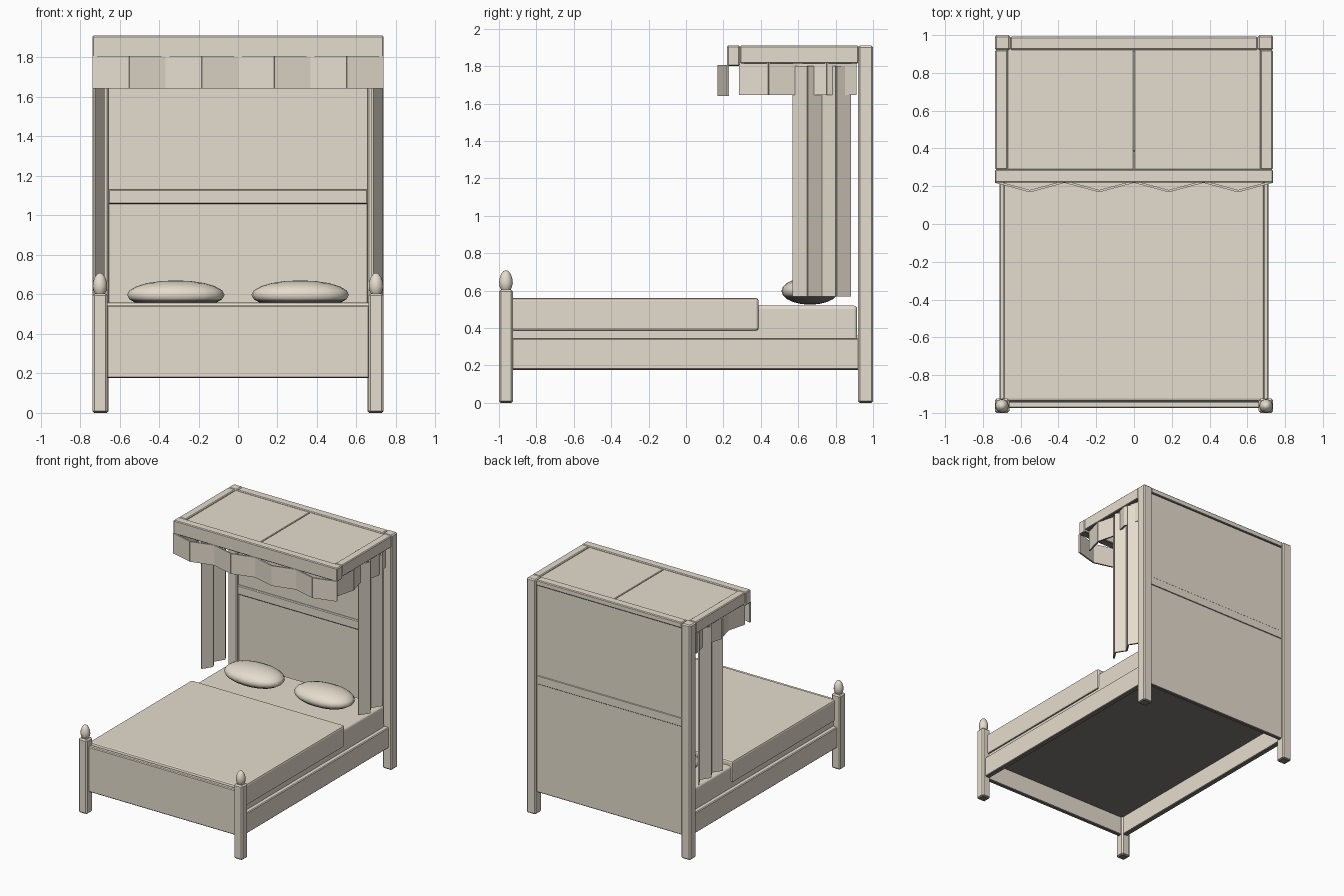
import bpy, bmesh, math
from mathutils import Vector

if "Cube" in bpy.data.objects:
    bpy.data.objects.remove(bpy.data.objects["Cube"])

light = bpy.data.materials.new("pale cream")
light.diffuse_color = (0.785, 0.72, 0.612, 1)
light.use_nodes = True
light.node_tree.nodes["Principled BSDF"].inputs["Base Color"].default_value = light.diffuse_color
dark = bpy.data.materials.new("dark underside")
dark.diffuse_color = (0.21, 0.195, 0.178, 1)
dark.use_nodes = True
dark.node_tree.nodes["Principled BSDF"].inputs["Base Color"].default_value = dark.diffuse_color


def finish(name, bm, down=-0.6):
    """Make the object; faces that point downwards get the dark colour."""
    bmesh.ops.recalc_face_normals(bm, faces=bm.faces)
    bm.normal_update()
    for f in bm.faces:
        f.smooth = False
        f.material_index = int(f.normal.z < down)
    me = bpy.data.meshes.new(name)
    bm.to_mesh(me)
    bm.free()
    me.materials.append(light)
    me.materials.append(dark)
    ob = bpy.data.objects.new(name, me)
    bpy.context.collection.objects.link(ob)
    return ob


def box(name, x, y, z, bevel=0.006, segments=1):
    """Box given by (min, max) ranges, with bevelled edges."""
    bm = bmesh.new()
    bmesh.ops.create_cube(bm, size=1)
    for v in bm.verts:
        v.co = [r[0] if c < 0 else r[1] for c, r in zip(v.co, (x, y, z))]
    if bevel:
        bmesh.ops.bevel(bm, geom=bm.edges[:], offset=bevel, segments=segments,
                        profile=0.5, affect='EDGES')
    return finish(name, bm)


def pair(name, x, y, z, **kw):
    box(name + "_right", x, y, z, **kw)
    box(name + "_left", (-x[1], -x[0]), y, z, **kw)


def pleats(name, points, z0, z1, thick=0.012):
    """Zigzag cloth made of flat strips hanging along a path of (x, y) points."""
    bm = bmesh.new()
    for a, b in zip(points, points[1:]):
        a, b = Vector((*a, z0)), Vector((*b, z0))
        n = (b - a).cross(Vector((0, 0, 1))).normalized() * thick / 2
        base = bm.faces.new([bm.verts.new(p) for p in (a - n, b - n, b + n, a + n)])
        top = bmesh.ops.extrude_face_region(bm, geom=[base], use_keep_orig=True)["geom"]
        bmesh.ops.translate(bm, vec=(0, 0, z1 - z0),
                            verts=[g for g in top if isinstance(g, bmesh.types.BMVert)])
    return finish(name, bm)


def smooth(ob, angle=40):
    bpy.ops.object.select_all(action='DESELECT')
    ob.select_set(True)
    bpy.context.view_layer.objects.active = ob
    bpy.ops.object.shade_smooth_by_angle(angle=math.radians(angle))


# posts
pair("front_post", (0.66, 0.737), (-1.0, -0.925), (0, 0.605), bevel=0.01)
pair("back_post", (0.655, 0.737), (0.92, 1.0), (0, 1.91), bevel=0.009)

# egg-shaped finials on the front posts
profile = [(0.022, 0.60), (0.032, 0.617), (0.037, 0.64), (0.034, 0.665),
           (0.026, 0.688), (0.014, 0.704), (0, 0.71)]
for s, side in ((1, "right"), (-1, "left")):
    bm = bmesh.new()
    vs = [bm.verts.new((r, 0, z)) for r, z in profile]
    es = [bm.edges.new(e) for e in zip(vs, vs[1:])]
    bmesh.ops.spin(bm, geom=vs + es, cent=(0, 0, 0), axis=(0, 0, 1),
                   angle=math.tau, steps=12)
    bmesh.ops.remove_doubles(bm, verts=bm.verts, dist=1e-4)
    ob = finish("finial_" + side, bm)
    ob.location = (s * 0.699, -0.963, 0)
    smooth(ob)

# bed frame
pair("side_rail", (0.668, 0.712), (-0.93, 0.925), (0.177, 0.345))
box("footboard", (-0.665, 0.665), (-0.975, -0.94), (0.177, 0.545))
box("headboard_lower", (-0.66, 0.66), (0.945, 0.978), (0.177, 1.065))
box("headboard_upper", (-0.66, 0.66), (0.945, 0.978), (1.125, 1.87), bevel=0)
box("headboard_middle_rail", (-0.657, 0.657), (0.93, 0.982), (1.057, 1.132))

# bedding
box("mattress", (-0.678, 0.678), (-0.945, 0.915), (0.33, 0.52), bevel=0.018, segments=3)
box("mattress_base", (-0.67, 0.67), (-0.945, 0.95), (0.33, 0.36), bevel=0)
box("blanket", (-0.69, 0.69), (-0.937, 0.388), (0.387, 0.56), bevel=0.013, segments=2)

# pillows: soft flattened ellipsoids with dark undersides
for s, side in ((1, "right"), (-1, "left")):
    bm = bmesh.new()
    bmesh.ops.create_uvsphere(bm, u_segments=20, v_segments=10, radius=1)
    for v in bm.verts:
        x, y, z = v.co
        h = math.atan2(y, x)
        k = (abs(math.cos(h)) ** 2.2 + abs(math.sin(h)) ** 2.2) ** (-1 / 2.2)
        v.co = (0.247 * x * k, 0.153 * y * k, 0.073 * z)
    ob = finish("pillow_" + side, bm, down=-0.6)
    ob.location = (s * 0.315, 0.663, 0.598)
    smooth(ob, 60)

# canopy frame and roof panels
box("canopy_front_rail", (-0.737, 0.737), (0.22, 0.288), (1.8, 1.91))
box("canopy_back_rail", (-0.655, 0.655), (0.922, 0.992), (1.865, 1.91))
pair("canopy_side_rail", (0.67, 0.735), (0.288, 0.922), (1.815, 1.91))
pair("canopy_panel", (0.002, 0.67), (0.286, 0.93), (1.865, 1.902), bevel=0.004)

# pleated valances and curtains; both sides fold the same way
pleats("front_valance", [(-0.735 + 1.47 * i / 8, 0.174 if i % 2 else 0.224)
                         for i in range(9)], 1.642, 1.806)
for dx, side in ((0, "right"), (-1.411, "left")):
    pleats("side_valance_" + side,
           [(dx + (0.726 if i % 2 else 0.685), 0.285 + 0.156 * i) for i in range(5)],
           1.647, 1.82)
    pleats("curtain_" + side,
           [(dx + (0.73 if i % 2 else 0.681), 0.572 + 0.077 * i) for i in range(5)],
           0.57, 1.80)
